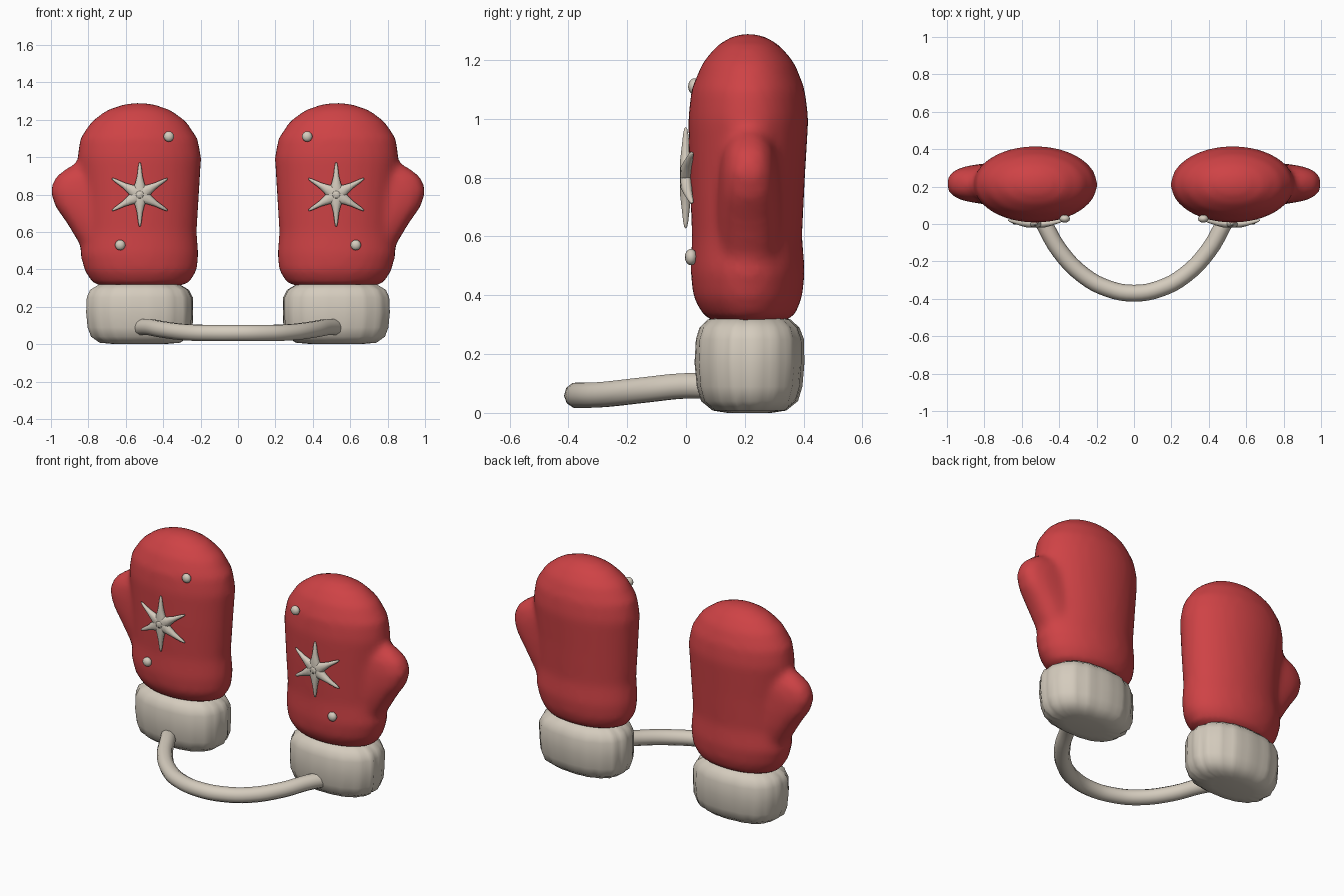
import bpy, bmesh, math, random
from mathutils import Vector

if "Cube" in bpy.data.objects:
    bpy.data.objects.remove(bpy.data.objects["Cube"])
random.seed(4)


def material(name, rgb):
    m = bpy.data.materials.new(name)
    m.use_nodes = True
    m.diffuse_color = (*rgb, 1)
    m.node_tree.nodes["Principled BSDF"].inputs["Base Color"].default_value = (*rgb, 1)
    return m


red = material("red wool", (0.62, 0.055, 0.06))
cream = material("cream fleece", (0.66, 0.60, 0.51))


def loft(bm, rings):
    """Skin a list of point rings and close both ends."""
    loops = [[bm.verts.new(p) for p in ring] for ring in rings]
    n = len(loops[0])
    for a, b in zip(loops, loops[1:]):
        for i in range(n):
            j = (i + 1) % n
            bm.faces.new((a[i], a[j], b[j], b[i]))
    bm.faces.new(loops[0][::-1])
    bm.faces.new(loops[-1])


def oval(z, x0, x1, y0, y1, n=32, power=2.0, wobble=None):
    """Horizontal superellipse ring filling the given x and y range."""
    pts = []
    for i in range(n):
        t = math.tau * i / n
        c, s = math.cos(t), math.sin(t)
        k = wobble[i] if wobble else 1
        ex = math.copysign(abs(c) ** (2 / power), c) * k
        ey = math.copysign(abs(s) ** (2 / power), s) * k
        pts.append(((x0 + x1) / 2 + ex * (x1 - x0) / 2,
                    (y0 + y1) / 2 + ey * (y1 - y0) / 2, z))
    return pts


def finish(name, bm, mat, mirrored=True, remesh=None):
    bmesh.ops.recalc_face_normals(bm, faces=bm.faces)
    me = bpy.data.meshes.new(name)
    bm.to_mesh(me)
    bm.free()
    me.materials.append(mat)
    for p in me.polygons:
        p.use_smooth = True
    ob = bpy.data.objects.new(name, me)
    bpy.context.collection.objects.link(ob)
    if remesh:
        r = ob.modifiers.new("blend", "REMESH")
        r.mode = "VOXEL"
        r.voxel_size = remesh
        r.use_smooth_shade = True
        s = ob.modifiers.new("soften", "SMOOTH")
        s.factor = 0.5
        s.iterations = 6
    if mirrored:
        ob.modifiers.new("pair", "MIRROR").use_mirror_merge = False
    return ob


# Mitten hand: z, x range, y range
bm = bmesh.new()
hand = [(0.305, 0.33, 0.72, 0.11, 0.32), (0.33, 0.26, 0.78, 0.06, 0.37),
        (0.39, 0.22, 0.82, 0.025, 0.395), (0.48, 0.21, 0.845, 0.015, 0.405),
        (0.60, 0.22, 0.83, 0.02, 0.395), (0.80, 0.207, 0.84, 0.012, 0.405),
        (1.00, 0.195, 0.86, 0.007, 0.417), (1.10, 0.215, 0.845, 0.018, 0.405),
        (1.19, 0.275, 0.785, 0.055, 0.37), (1.25, 0.355, 0.705, 0.105, 0.32),
        (1.28, 0.44, 0.62, 0.155, 0.27), (1.29, 0.50, 0.56, 0.19, 0.23)]
loft(bm, [oval(*h) for h in hand])

# Thumb: z, outer x, half depth
thumb = [(0.44, 0.80, 0.07), (0.54, 0.85, 0.11), (0.64, 0.91, 0.115),
         (0.74, 0.98, 0.11), (0.82, 1.004, 0.105), (0.89, 0.98, 0.095),
         (0.935, 0.925, 0.075), (0.97, 0.86, 0.05)]
loft(bm, [oval(z, 0.45, x, 0.215 - d, 0.215 + d, power=2.7) for z, x, d in thumb])
finish("mittens", bm, red, remesh=0.022)

# Fluffy cuff with irregular vertical folds
N = 56
folds = [1 + 0.014 * math.sin(i * math.tau * 17 / N) + random.uniform(-0.018, 0.012)
         for i in range(N)]
cuff = [(0.0, 0.40, 0.66, 0.14, 0.29), (0.008, 0.31, 0.74, 0.09, 0.34),
        (0.04, 0.265, 0.785, 0.05, 0.38), (0.09, 0.246, 0.805, 0.035, 0.395),
        (0.17, 0.243, 0.812, 0.028, 0.402), (0.25, 0.245, 0.81, 0.032, 0.40),
        (0.29, 0.265, 0.79, 0.045, 0.385), (0.318, 0.31, 0.745, 0.075, 0.355),
        (0.328, 0.36, 0.69, 0.12, 0.31)]
bm = bmesh.new()
loft(bm, [oval(*c, n=N, power=2.3,
               wobble=[f + random.uniform(-0.006, 0.006) for f in folds]) for c in cuff])
finish("cuffs", bm, cream)

# Six pointed star, bent around the front of the hand
bm = bmesh.new()
centre = Vector((0.525, 0, 0.80))
ray = [(-0.02, 0.02), (0.0, 0.042), (0.03, 0.038), (0.06, 0.025),
       (0.10, 0.015), (0.15, 0.009), (0.168, 0.005), (0.172, 0.001)]
for k in range(6):
    a = math.radians(90 + 60 * k)
    along = Vector((math.cos(a), 0, math.sin(a)))
    across = Vector((-math.sin(a), 0, math.cos(a)))
    rings = []
    for d, w in ray:
        ring = []
        for i in range(10):
            t = math.tau * i / 10
            p = centre + along * d + across * (w * math.cos(t))
            p.y = math.sin(t) * min(w, 0.02) + 1.0 * (p.x - centre.x) ** 2 - 0.001
            ring.append(p)
        rings.append(ring)
    loft(bm, rings)
finish("stars", bm, cream)

# Round beads above and below the star
bm = bmesh.new()
for place in ((0.37, 0.028, 1.11), (0.63, 0.017, 0.53)):
    made = bmesh.ops.create_uvsphere(bm, u_segments=12, v_segments=8, radius=0.028)
    for v in made["verts"]:
        v.co.y *= 0.75
    bmesh.ops.translate(bm, verts=made["verts"], vec=place)
finish("beads", bm, cream)

# Cord joining the two cuffs
half = [(0.53, 0.09, 0.09), (0.48, 0.0, 0.092), (0.40, -0.14, 0.078),
        (0.27, -0.275, 0.063), (0.14, -0.345, 0.06)]
path = half + [(0, -0.37, 0.06)] + [(-x, y, z) for x, y, z in half[::-1]]
curve = bpy.data.curves.new("cord", "CURVE")
curve.dimensions = "3D"
curve.bevel_depth = 0.045
curve.bevel_resolution = 3
curve.resolution_u = 4
curve.use_fill_caps = True
spline = curve.splines.new("BEZIER")
spline.bezier_points.add(len(path) - 1)
for bp, p in zip(spline.bezier_points, path):
    bp.co = p
    bp.handle_left_type = bp.handle_right_type = "AUTO"
curve.materials.append(cream)
cord = bpy.data.objects.new("cord", curve)
bpy.context.collection.objects.link(cord)
